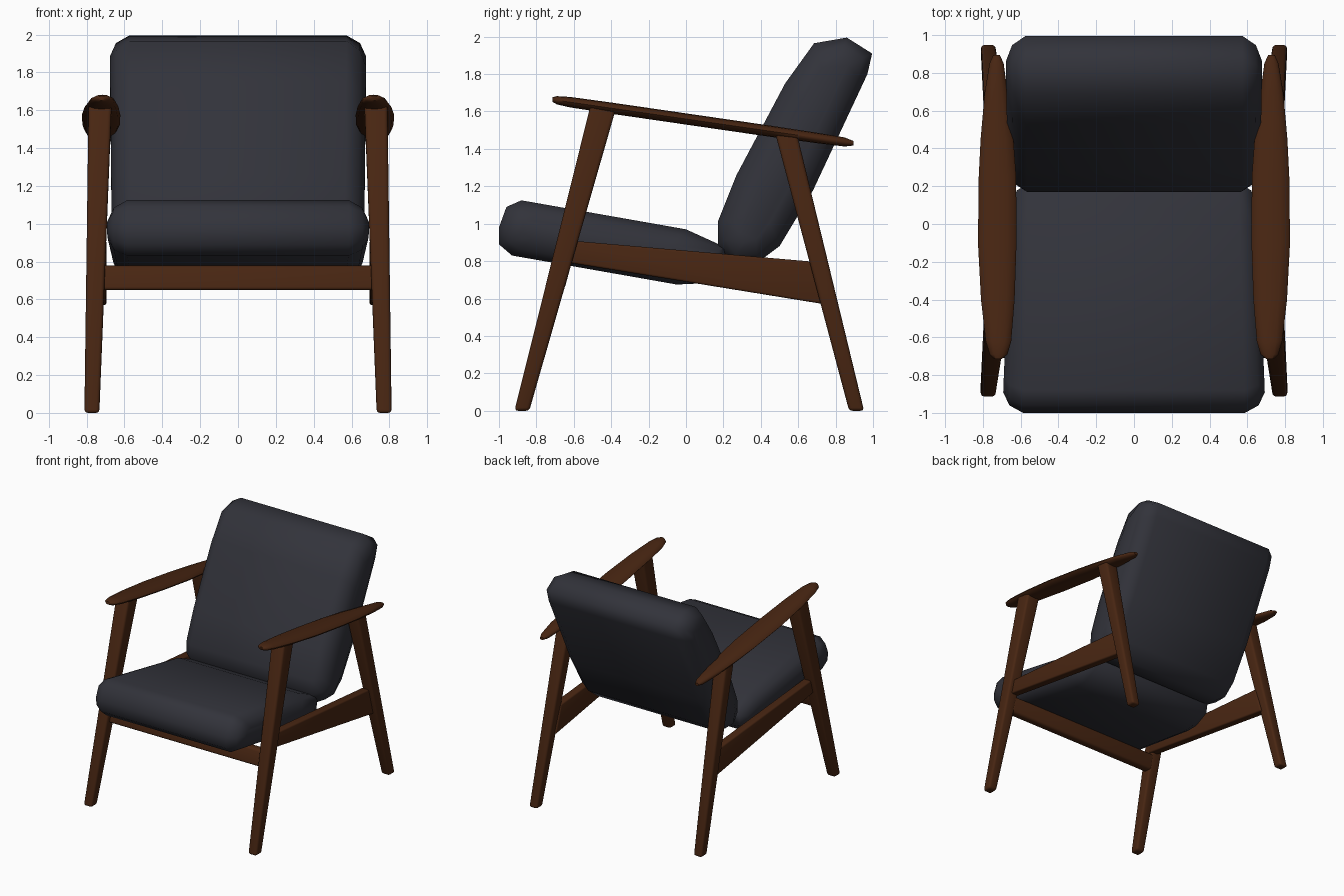
import bpy, bmesh, math
from mathutils import Vector

if "Cube" in bpy.data.objects:
    bpy.data.objects.remove(bpy.data.objects["Cube"], do_unlink=True)


def material(name, rgb):
    m = bpy.data.materials.new(name)
    m.use_nodes = True
    m.diffuse_color = (*rgb, 1)
    m.node_tree.nodes["Principled BSDF"].inputs["Base Color"].default_value = (*rgb, 1)
    return m


WOOD = material("dark brown wood", (0.065, 0.019, 0.006))
FABRIC = material("charcoal fabric", (0.032, 0.033, 0.043))


def loft(name, rings, mat, bevel=0, angle=45):
    """Skin a closed solid over rings of equal point count."""
    bm = bmesh.new()
    loops = [[bm.verts.new(p) for p in ring] for ring in rings]
    n = len(loops[0])
    for a, b in zip(loops, loops[1:]):
        for i in range(n):
            j = (i + 1) % n
            bm.faces.new((a[i], a[j], b[j], b[i]))
    bm.faces.new(loops[0])
    bm.faces.new(loops[-1])
    bmesh.ops.recalc_face_normals(bm, faces=bm.faces)
    if bevel:
        bmesh.ops.bevel(bm, geom=bm.edges[:], offset=bevel, segments=3,
                        profile=0.5, affect='EDGES', clamp_overlap=True)
    mesh = bpy.data.meshes.new(name)
    bm.to_mesh(mesh)
    bm.free()
    mesh.materials.append(mat)
    obj = bpy.data.objects.new(name, mesh)
    bpy.context.collection.objects.link(obj)
    bpy.ops.object.select_all(action='DESELECT')
    obj.select_set(True)
    bpy.context.view_layer.objects.active = obj
    bpy.ops.object.shade_smooth_by_angle(angle=math.radians(angle))
    return obj


def cushion(name, profile, centre, tilt, half_len, half_thick, taper):
    """Side profile swept across x, shrinking toward rounded ends."""
    along = Vector((math.cos(tilt), math.sin(tilt)))
    across = Vector((-along.y, along.x))
    c = Vector(centre)
    half = [(0.57, 0), (0.64, 0.04), (0.672, 0.11)]
    stations = [(-x, d) for x, d in reversed(half)] + half
    rings = []
    for x, inset in stations:
        ring = []
        for p in profile:
            q = Vector(p) - c
            u, v = q.dot(along), q.dot(across)
            w = c + along * u * (1 - inset / half_len) + across * v * (1 - inset / half_thick)
            ring.append((x * (1 + taper * u), w.x, w.y))
        rings.append(ring)
    loft(name, rings, FABRIC, angle=65)


# Cushions
cushion("seat_cushion",
        [(-1, 0.98), (-1, 0.89), (-0.93, 0.83), (-0.05, 0.675), (0.06, 0.68),
         (0.2, 0.76), (0.22, 0.87), (0, 0.97), (-0.88, 1.125), (-0.96, 1.09)],
        (-0.4, 0.9), -0.174, 0.62, 0.16, -0.05)
cushion("back_cushion",
        [(0.17, 1.01), (0.17, 0.89), (0.24, 0.8), (0.38, 0.79), (0.5, 0.88),
         (0.68, 1.18), (0.97, 1.8), (0.995, 1.91), (0.86, 1.995), (0.685, 1.965),
         (0.53, 1.75), (0.27, 1.26)],
        (0.57, 1.39), 1.1, 0.62, 0.18, 0.012)


def arm_z(y):
    return 1.56 - 0.145 * y


def leg(name, s, top_y, foot_y, top_x, foot_x):
    """Tapered leg from the floor up into the armrest."""
    def ring(xs, ys, height):
        return [(s * x, y, height(y)) for x, y in
                ((xs[0], ys[0]), (xs[1], ys[0]), (xs[1], ys[1]), (xs[0], ys[1]))]
    loft(name, [ring(foot_x, foot_y, lambda y: 0), ring(top_x, top_y, arm_z)], WOOD, 0.018)


# Armrest outline: y, inner x, outer x, half thickness
ARM = [(-0.715, 0.70, 0.74, 0.012), (-0.69, 0.67, 0.765, 0.022), (-0.62, 0.65, 0.785, 0.028),
       (-0.4, 0.632, 0.81, 0.03), (-0.1, 0.622, 0.826, 0.03), (0.25, 0.624, 0.822, 0.03),
       (0.45, 0.638, 0.812, 0.03), (0.7, 0.67, 0.79, 0.028), (0.85, 0.69, 0.765, 0.024),
       (0.895, 0.71, 0.745, 0.012)]


def armrest(name, s):
    rings = []
    for y, inner, outer, thick in ARM:
        ring = []
        for k in range(12):
            t = math.tau * k / 12
            x = (inner + outer) / 2 + (outer - inner) / 2 * math.cos(t)
            ring.append((s * x, y, arm_z(y) + thick * math.sin(t)))
        rings.append(ring)
    loft(name, rings, WOOD, angle=60)


# Wooden side frames
for side, s in (("left", 1), ("right", -1)):
    leg(side + "_front_leg", s, (-0.51, -0.375), (-0.917, -0.838), (0.668, 0.79), (0.733, 0.812))
    leg(side + "_rear_leg", s, (0.475, 0.595), (0.872, 0.952), (0.675, 0.79), (0.733, 0.81))
    armrest(side + "_armrest", s)
    rail = [(-0.62, 0.91), (0.68, 0.797), (0.75, 0.568), (-0.65, 0.795)]
    loft(side + "_side_rail", [[(s * x, y, z) for y, z in rail] for x in (0.695, 0.765)],
         WOOD, 0.012)

# Crossbar between the front legs
bar = [(-0.715, 0.65), (-0.65, 0.65), (-0.615, 0.778), (-0.68, 0.778)]
loft("front_crossbar", [[(x, y, z) for y, z in bar] for x in (-0.73, 0.73)], WOOD, 0.018)
